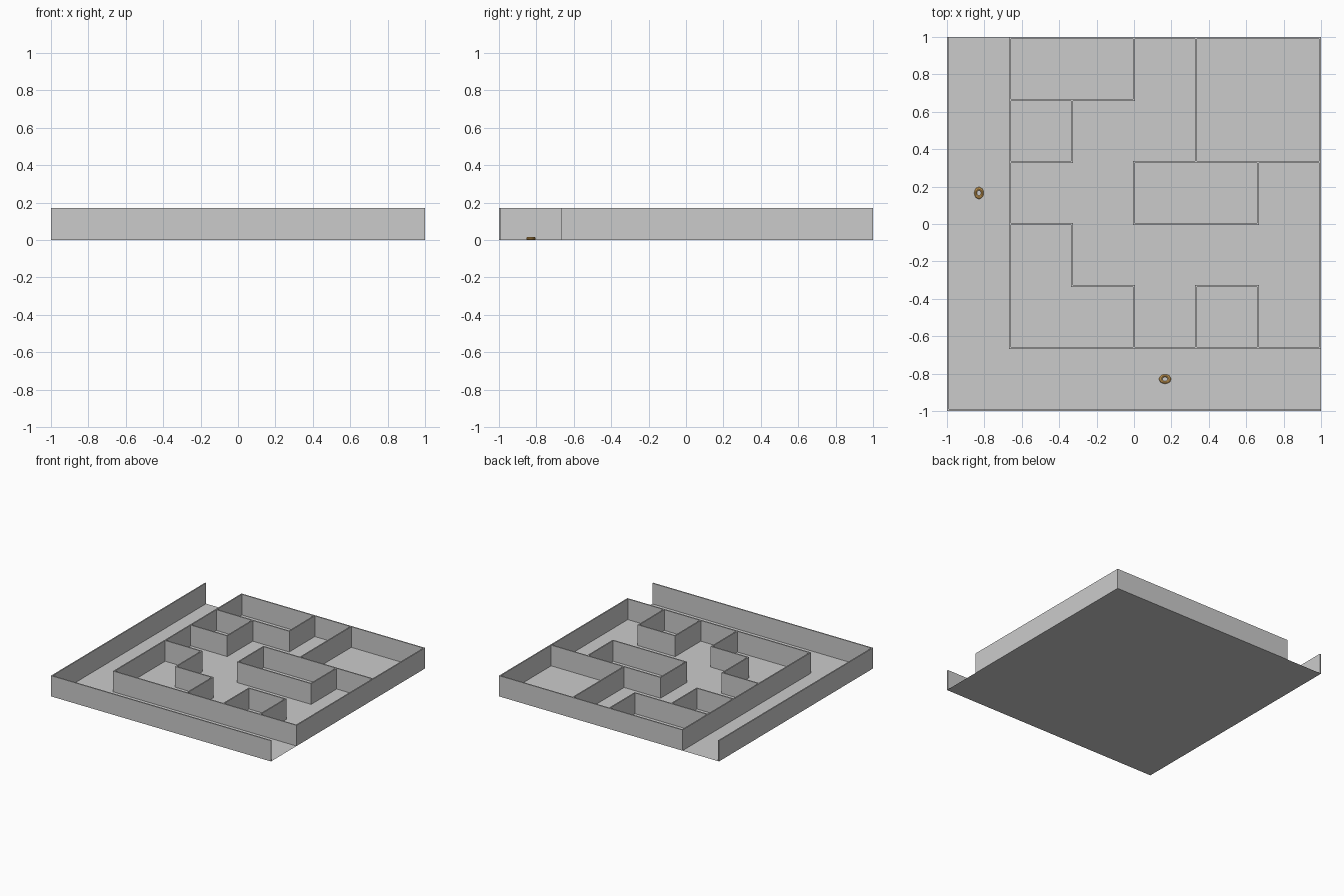
import bpy

if "Cube" in bpy.data.objects:
    bpy.data.objects.remove(bpy.data.objects["Cube"])

CELL = 0.995 / 3      # maze grid spacing
T = 0.01              # wall thickness
H = 0.17              # wall height


def wall(name, x0, y0, x1, y1):
    """Upright wall between two grid points (grid runs -3..3)."""
    bpy.ops.mesh.primitive_cube_add(
        size=1, location=((x0 + x1) / 2 * CELL, (y0 + y1) / 2 * CELL, H / 2))
    ob = bpy.context.object
    ob.name = name
    ob.scale = (abs(x1 - x0) * CELL + T, abs(y1 - y0) * CELL + T, H)


# Floor
bpy.ops.mesh.primitive_plane_add(size=2)
bpy.context.object.name = "floor"

# Outer walls, leaving an exit at back left and one at front right
wall("outer_wall_left", -3, -3, -3, 3)
wall("outer_wall_front", -3, -3, 3, -3)
wall("outer_wall_back", -2, 3, 3, 3)
wall("outer_wall_right", 3, -2, 3, 3)

# Inner walls running front to back: x, y start, y end
for x, a, b in [(-2, -2, 3), (0, 2, 3), (-1, 1, 2), (1, 1, 3), (0, 0, 1),
                (2, 0, 1), (-1, -1, 0), (0, -2, -1), (1, -2, -1), (2, -2, -1)]:
    wall("inner_wall_lengthwise", x, a, x, b)

# Inner walls running left to right: y, x start, x end
for y, a, b in [(-2, -2, 3), (2, -2, 0), (1, -2, -1), (1, 0, 3), (0, 0, 2),
                (0, -2, -1), (-1, -1, 0), (-1, 1, 2)]:
    wall("inner_wall_crosswise", a, y, b, y)

# Small rings lying in the corridors
orange = bpy.data.materials.new("orange")
orange.diffuse_color = (0.8, 0.45, 0.12, 1)
orange.use_nodes = True
orange.node_tree.nodes["Principled BSDF"].inputs["Base Color"].default_value = orange.diffuse_color
for x, y, sx, sy in [(-2.5, 0.5, 0.9, 1.15), (0.5, -2.5, 1.15, 0.9)]:
    bpy.ops.mesh.primitive_torus_add(
        major_radius=0.02, minor_radius=0.008, major_segments=16,
        minor_segments=8, location=(x * CELL, y * CELL, 0.008))
    ring = bpy.context.object
    ring.name = "floor_ring"
    ring.scale = (sx, sy, 1)
    ring.data.materials.append(orange)
    bpy.ops.object.shade_smooth_by_angle()
